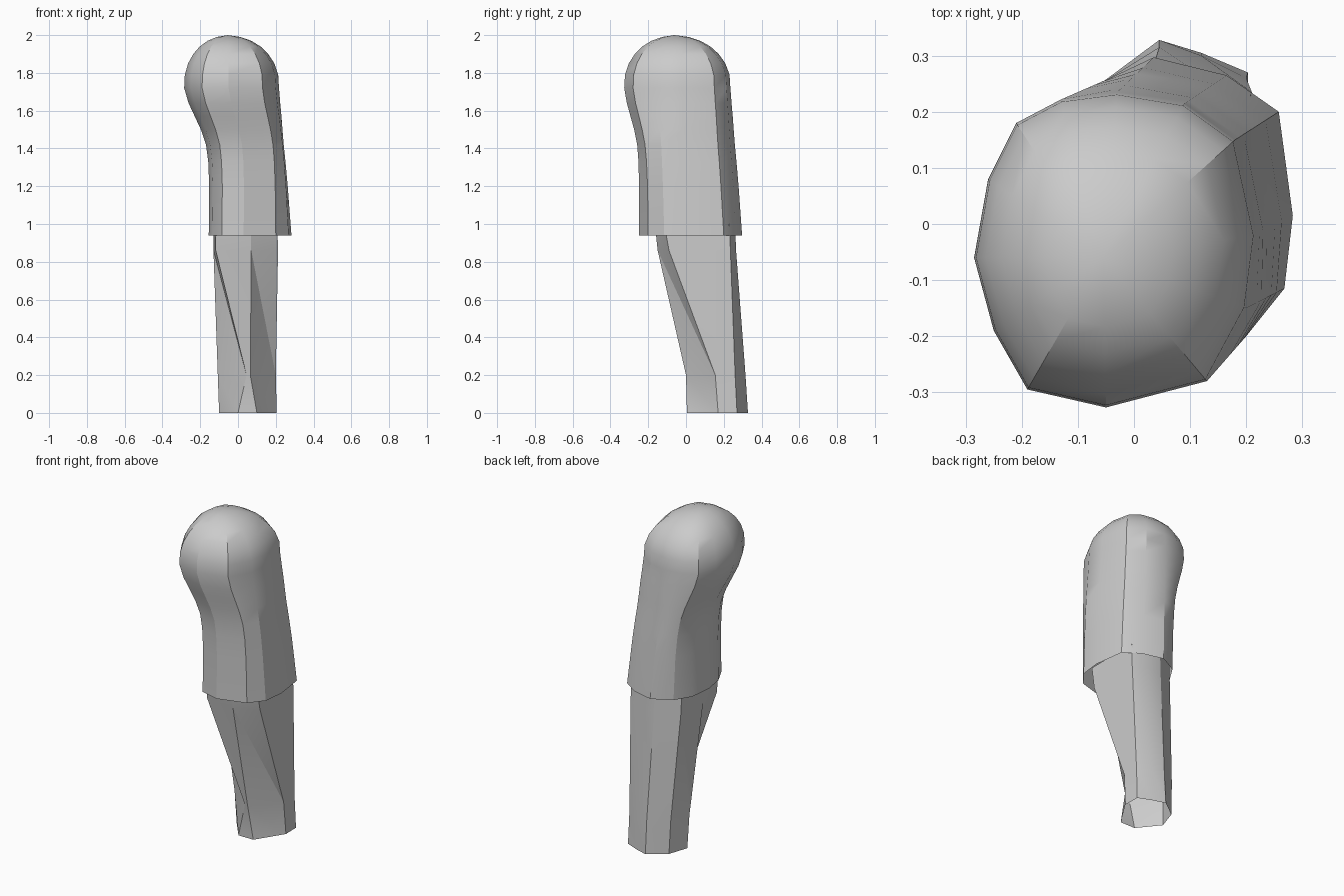
import bpy, bmesh

cube = bpy.data.objects.get("Cube")
if cube:
    bpy.data.objects.remove(cube, do_unlink=True)

grey = bpy.data.materials.new("light_grey")
grey.use_nodes = True
COLOUR = (0.6, 0.6, 0.6, 1)
grey.diffuse_color = COLOUR
grey.node_tree.nodes["Principled BSDF"].inputs["Base Color"].default_value = COLOUR


def loft(name, rings, tip=None, split=False, angle=0.45):
    """Skin counter-clockwise rings from bottom to top, with an optional tip."""
    bm = bmesh.new()
    rows = [[bm.verts.new(p) for p in ring] for ring in rings]
    n = len(rows[0])
    for low, high in zip(rows, rows[1:]):
        for i in range(n):
            j = (i + 1) % n
            if split:
                bm.faces.new((low[i], low[j], high[i]))
                bm.faces.new((low[j], high[j], high[i]))
            else:
                bm.faces.new((low[i], low[j], high[j], high[i]))
    if tip:
        top = bm.verts.new(tip)
        for i in range(n):
            bm.faces.new((rows[-1][i], rows[-1][(i + 1) % n], top))
    mesh = bpy.data.meshes.new(name)
    bm.to_mesh(mesh)
    bm.free()
    mesh.materials.append(grey)
    obj = bpy.data.objects.new(name, mesh)
    bpy.context.collection.objects.link(obj)
    bpy.ops.object.select_all(action='DESELECT')
    obj.select_set(True)
    bpy.context.view_layer.objects.active = obj
    bpy.ops.object.shade_smooth_by_angle(angle=angle)
    return obj


# Sleeve cross-sections at the hem and at the widest part of the shoulder
hem = [(.283, .015), (.258, .2), (.165, .265), (.035, .297), (-.02, .27),
       (-.08, .235), (-.14, .14), (-.155, 0), (-.135, -.12), (-.085, -.22),
       (.03, -.25), (.2, -.2), (.268, -.115)]
shoulder = [(.217, -.02), (.18, .15), (.09, .215), (-.03, .235), (-.13, .222),
            (-.21, .18), (-.26, .08), (-.285, -.06), (-.25, -.19), (-.19, -.295),
            (-.05, -.327), (.13, -.28), (.2, -.15)]
# How far each column follows the bulging side rather than the straight side
bulge = [0, 0, 0, 0, .3, .7, 1, 1, 1, 1, 1, .8, .3]
# Height, blend on the straight side, blend on the bulging side
levels = [(.94, 0, 0), (1.2, .3, -.02), (1.33, .48, .02), (1.42, .62, .11),
          (1.5, .72, .32), (1.57, .8, .57), (1.64, .9, .82), (1.72, 1, 1)]
rings = []
for z, straight, bulged in levels:
    ring = []
    for (hx, hy), (sx, sy), b in zip(hem, shoulder, bulge):
        t = straight * (1 - b) + bulged * b
        ring.append((hx + (sx - hx) * t, hy + (sy - hy) * t, z))
    rings.append(ring)

# Rounded shoulder cap
CX, CY = -.055, -.06
for z, s in [(1.79, .985), (1.85, .91), (1.9, .79), (1.94, .64), (1.97, .46), (1.99, .25)]:
    rings.append([(CX + (x - CX) * s, CY + (y - CY) * s, z) for x, y in shoulder])
loft("sleeve", rings, tip=(CX, CY, 2.0))

# Tapered eight-sided forearm, open at the wrist
wrist = [(.203, .27), (.12, .305), (.045, .328), (-.06, .25),
         (-.1, .13), (0, .005), (.1, .005), (.205, .17)]
lower = [(.2, .26), (.12, .3), (.045, .315), (-.068, .245),
         (-.107, .12), (.045, .003), (.065, 0), (.2, .155)]
upper = [(.21, .235), (.12, .265), (.03, .265), (-.1, .19),
         (-.13, .02), (-.118, -.13), (.07, -.15), (.212, -.09)]
top = [(.208, .23), (.12, .26), (.03, .26), (-.1, .185),
       (-.13, .01), (-.122, -.14), (.07, -.165), (.208, -.115)]
loft("forearm", [[(x, y, z) for x, y in ring] for z, ring in
                 ((0, wrist), (.2, lower), (.86, upper), (1.0, top))],
     split=True, angle=0.4)
